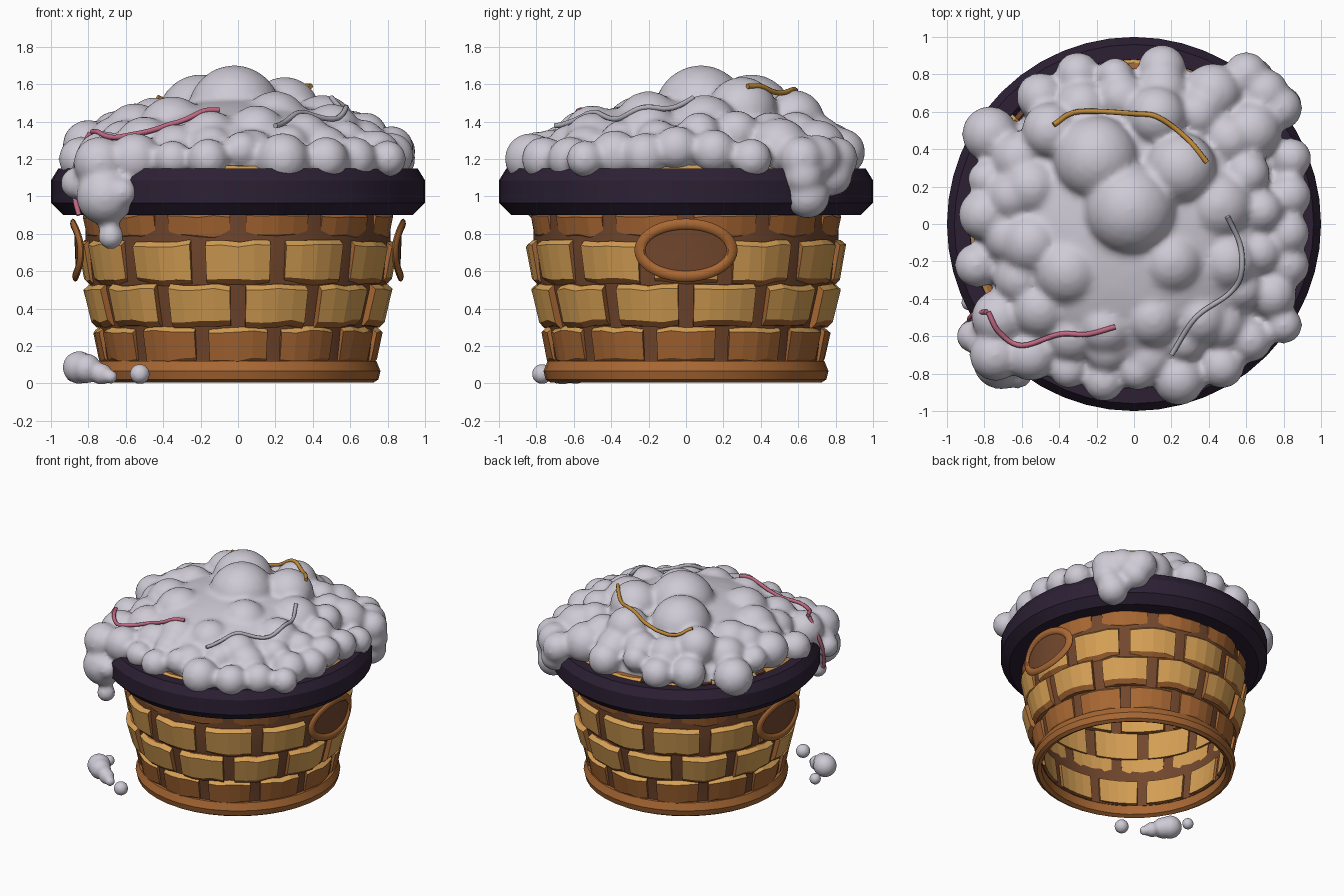
import bpy, bmesh, math, random
from mathutils import Vector, Matrix

if "Cube" in bpy.data.objects:
    bpy.data.objects.remove(bpy.data.objects["Cube"])

random.seed(4)
PI = math.pi


def mat(name, r, g, b):
    m = bpy.data.materials.new(name)
    lin = [((c / 255 + 0.055) / 1.055) ** 2.4 for c in (r, g, b)]
    m.diffuse_color = (*lin, 1)
    m.use_nodes = True
    m.node_tree.nodes["Principled BSDF"].inputs["Base Color"].default_value = m.diffuse_color
    return m


GOLD = mat("wicker gold", 213, 159, 84)
ORANGE = mat("wicker orange brown", 168, 103, 51)
BROWN = mat("stake dark brown", 114, 71, 45)
RIM = mat("rim dark purple", 44, 32, 52)
FOAM = mat("fluff pale grey", 206, 202, 213)
PINK = mat("thread pink", 192, 104, 130)
AMBER = mat("thread amber", 192, 138, 56)
GREY = mat("thread grey", 176, 174, 184)


def make(name, verts, faces, mats, idx=None, smooth=None):
    me = bpy.data.meshes.new(name)
    me.from_pydata(verts, [], faces)
    for m in mats:
        me.materials.append(m)
    if idx:
        me.polygons.foreach_set("material_index", idx)
    bm = bmesh.new()
    bm.from_mesh(me)
    bmesh.ops.recalc_face_normals(bm, faces=bm.faces)
    bm.to_mesh(me)
    bm.free()
    if smooth:
        me.polygons.foreach_set("use_smooth", [True] * len(me.polygons))
        me.set_sharp_from_angle(angle=math.radians(smooth))
    ob = bpy.data.objects.new(name, me)
    bpy.context.scene.collection.objects.link(ob)
    return ob


def lathe(name, profile, m, n=40):
    """Closed (r, z) profile spun about z."""
    k = len(profile)
    vs = [(r * math.cos(2 * PI * i / n), r * math.sin(2 * PI * i / n), z)
          for i in range(n) for r, z in profile]
    fs = [(i * k + j, i * k + (j + 1) % k, (i + 1) % n * k + (j + 1) % k, (i + 1) % n * k + j)
          for i in range(n) for j in range(k)]
    return make(name, vs, fs, [m], smooth=22)


# Base ring, rim and the dark shell that shows between the woven strips
lathe("base_ring", [(0.725, 0.005), (0.75, 0.02), (0.762, 0.065), (0.74, 0.12),
                    (0.695, 0.12), (0.695, 0.02)], ORANGE)
lathe("rim", [(0.935, 0.9), (1.0, 0.965), (1.0, 1.085), (0.96, 1.15), (0.88, 1.15), (0.81, 0.9)], RIM, 48)
lathe("stakes", [(0.712, 0.09), (0.74, 0.3), (0.79, 0.5), (0.815, 0.74), (0.815, 0.9), (0.86, 1.15),
                 (0.835, 1.15), (0.79, 0.9), (0.79, 0.74), (0.765, 0.5), (0.715, 0.3), (0.69, 0.09)], BROWN, 48)

# Woven strips: z0, z1, r0, r1, main colour, bottom bevel, top bevel (0 gold, 1 orange)
ROWS = [(0.10, 0.305, 0.735, 0.765, 1, 1, 0),
        (0.305, 0.53, 0.79, 0.832, 0, 1, 0),
        (0.53, 0.765, 0.815, 0.848, 0, 1, 0),
        (0.765, 0.92, 0.815, 0.835, 1, 1, 1),
        (0.92, 1.165, 0.84, 0.885, 0, 1, 0)]
for k, (z0, z1, r0, r1, main, low, top) in enumerate(ROWS):
    vs, fs, idx = [], [], []
    for j in range(12):
        mid = -PI / 2 + (j + 0.5 * (k % 2)) * PI / 6
        base = len(vs)
        for s in range(5):
            u = s / 2 - 1
            a = mid + u * 0.21
            bulge = 0.014 * math.cos(u * PI / 2) - 0.006
            dz = random.uniform(-0.012, 0.008)
            dt = random.uniform(-0.012, 0.004)
            sec = [(r0 - 0.03 + bulge, z0 + dz), (r0 + bulge, z0 + 0.03 + dz),
                   (r1 + bulge, z1 - 0.025 + dt), (r1 - 0.03 + bulge, z1 + dt),
                   (r1 - 0.07, z1), (r0 - 0.065, z0)]
            vs += [(r * math.cos(a), r * math.sin(a), z) for r, z in sec]
        for s in range(4):
            for q in range(6):
                p = base + s * 6
                fs.append((p + q, p + (q + 1) % 6, p + 6 + (q + 1) % 6, p + 6 + q))
                idx.append([low, main, top, 1, 0, 1][q])
        fs += [tuple(range(base, base + 6)), tuple(range(base + 24, base + 30))]
        idx += [1, 1]
    make(f"woven_row_{k + 1}", vs, fs, [GOLD, ORANGE], idx)

# Oval handles bent round the wall on both sides
for side, s in (("right", 1), ("left", -1)):
    def on_wall(y, z, r):
        return (s * (math.sqrt(r * r - y * y) + 0.04 * (z - 0.71)), y, z)
    N, K = 36, 8
    vs, fs = [], []
    for i in range(N):
        t = 2 * PI * i / N
        for j in range(K):
            p = 2 * PI * j / K
            w = 0.029 * math.cos(p)
            vs.append(on_wall((0.247 + w) * math.cos(t), 0.712 + (0.14 + w) * math.sin(t),
                              0.876 + 0.016 * math.sin(p)))
            fs.append((i * K + j, i * K + (j + 1) % K, (i + 1) % N * K + (j + 1) % K, (i + 1) % N * K + j))
    make(f"handle_ring_{side}", vs, fs, [ORANGE], smooth=50)
    vs, fs = [on_wall(0, 0.712, 0.872)], []
    for c in range(3):
        f = (c + 1) / 3
        for i in range(N):
            t = 2 * PI * i / N
            vs.append(on_wall(0.245 * f * math.cos(t), 0.712 + 0.138 * f * math.sin(t), 0.872))
            a, b = 1 + c * N + i, 1 + c * N + (i + 1) % N
            fs.append((a, b, b - N, a - N) if c else (0, a, b))
    make(f"handle_panel_{side}", vs, fs, [BROWN], smooth=50)


# Fluff: overlapping balls fused by a voxel remesh
def fluff(name, balls, voxel, dome=False):
    bm = bmesh.new()
    if dome:
        new = bmesh.ops.create_icosphere(bm, subdivisions=4, radius=1)["verts"]
        for v in new:
            v.co = (v.co.x * 0.83, v.co.y * 0.83, 1.12 + v.co.z * (0.4 if v.co.z > 0 else 0.08))
    for x, y, z, r in balls:
        bmesh.ops.create_icosphere(bm, subdivisions=3, radius=r, matrix=Matrix.Translation((x, y, z)))
    me = bpy.data.meshes.new(name)
    bm.to_mesh(me)
    bm.free()
    me.materials.append(FOAM)
    ob = bpy.data.objects.new(name, me)
    bpy.context.scene.collection.objects.link(ob)
    rm = ob.modifiers.new("fuse", "REMESH")
    rm.mode, rm.voxel_size, rm.use_smooth_shade = "VOXEL", voxel, True
    sm = ob.modifiers.new("soften", "SMOOTH")
    sm.factor, sm.iterations = 0.5, 6
    return ob


OUTER = [(-.3, .8, .12), (-.1, .79, .1), (.15, .83, .13), (.6, .8, .12), (.78, .62, .12), (.42, .7, .16),
         (.63, .5, .16), (.84, .35, .11), (.83, .15, .12), (.82, -.05, .12), (.82, -.22, .12),
         (.74, -.38, .13), (.8, -.54, .1), (.62, -.62, .12), (.47, -.76, .12), (.24, -.83, .14),
         (.02, -.79, .1), (-.16, -.84, .11), (-.35, -.78, .1), (-.55, -.7, .14), (-.72, -.5, .15),
         (-.84, -.22, .12), (-.8, .05, .14), (-.79, .24, .1), (-.77, .48, .15), (-.5, .68, .13)]
INNER = [(-.45, .5, .15), (-.55, .2, .16), (-.55, -.1, .17), (-.35, -.25, .19), (-.5, -.45, .16),
         (.25, .3, .19), (.45, .1, .19), (.5, -.2, .16), (.2, -.2, .18), (.1, -.5, .16), (.35, -.5, .15),
         (-.15, -.55, .15), (.12, .58, .16), (-.2, .35, .23), (-.02, .08, .25)]
# Clumps spilling over the rim, front left and back right
SPILL = [(-.74, -.7, 1.18, .14), (-.71, -.73, 1.0, .155), (-.86, -.6, 1.07, .09), (-.62, -.8, 1.02, .08),
         (-.68, -.74, .785, .07), (.7, .7, 1.2, .13), (.64, .78, 1.11, .11), (.79, .63, 1.11, .11),
         (.75, .65, 1.0, .12)]
# Smaller balls filling the shoulder of the heap
FILL = [((0.69 + random.uniform(-.03, .03)) * math.cos(i * PI / 10 + .1),
         (0.69 + random.uniform(-.03, .03)) * math.sin(i * PI / 10 + .1),
         random.uniform(.11, .15)) for i in range(20)]


def heap(x, y):
    d = math.hypot(x, y)
    return 1.12 + 0.42 * math.sqrt(max(0, 1 - (d / 0.92) ** 2)) - 0.06 * max(0, -y)


balls = [(x, y, max(heap(x, y) - 0.4 * r, 1.2), r) for x, y, r in OUTER]
for x, y, r in INNER:
    bump = 0.04 + 0.4 * max(0, r - 0.14) + (0.08 if y > 0.2 or r > 0.22 else 0)
    balls.append((x, y, heap(x, y) - r + bump, r))
balls += [(x, y, heap(x, y) - r + (0.05 if y > 0 else 0.02), r) for x, y, r in FILL]
pile = fluff("fluff_pile", balls + SPILL, 0.02, True)
fluff("fallen_fluff", [(-.85, -.59, .085, .088), (-.81, -.63, .08, .08), (-.73, -.66, .05, .058),
                       (-.68, -.69, .035, .037), (-.525, -.77, .05, .055), (-.88, -.42, .05, .045)], 0.012)

# Loose threads lying on the fluff
bpy.context.view_layer.update()
surface = pile.evaluated_get(bpy.context.evaluated_depsgraph_get())


def thread(name, pts, m, drape=True):
    pts = [Vector(p) for p in pts]
    pts = [2 * pts[0] - pts[1]] + pts + [2 * pts[-1] - pts[-2]]
    path = []
    for a, b, c, d in zip(pts, pts[1:], pts[2:], pts[3:]):
        for i in range(7):
            t = i / 6
            if t == 0 and path:
                continue
            path.append(0.5 * (2 * b + (c - a) * t + (2 * a - 5 * b + 4 * c - d) * t * t
                               + (3 * b - a - 3 * c + d) * t ** 3))
    if drape:
        low = []
        for q in path:
            hit, loc, *_ = surface.ray_cast(Vector((q.x, q.y, 3)), Vector((0, 0, -1)))
            low.append(loc.z + 0.006 if hit else q.z)
        zs = low[:]
        for _ in range(8):  # bridge the dips between balls
            zs = [max(l, (zs[max(i - 1, 0)] + zs[min(i + 1, len(zs) - 1)]) / 2) for i, l in enumerate(low)]
        for q, z in zip(path, zs):
            q.z = z
    cu = bpy.data.curves.new(name, "CURVE")
    cu.dimensions = "3D"
    cu.bevel_depth, cu.bevel_resolution, cu.use_fill_caps = 0.014, 2, True
    sp = cu.splines.new("POLY")
    sp.points.add(len(path) - 1)
    for p, q in zip(sp.points, path):
        p.co = (*q, 1)
    sp.use_smooth = True
    cu.materials.append(m)
    bpy.context.scene.collection.objects.link(bpy.data.objects.new(name, cu))


thread("pink_thread", [(-.78, -.47, 1.33), (-.72, -.58, 1.36), (-.6, -.65, 1.38), (-.4, -.59, 1.35),
                       (-.25, -.59, 1.4), (-.1, -.55, 1.44)], PINK)
thread("pink_thread_tail", [(-.79, -.47, 1.34), (-.85, -.48, 1.22), (-.88, -.51, 1.1), (-.87, -.55, .98),
                            (-.85, -.57, .9)], PINK, False)
thread("amber_thread", [(-.43, .53, 1.5), (-.3, .6, 1.5), (0, .59, 1.5), (.13, .57, 1.5), (.28, .46, 1.5),
                        (.39, .33, 1.53)], AMBER)
thread("grey_thread", [(.5, .04, 1.5), (.57, -.12, 1.5), (.57, -.28, 1.5), (.5, -.38, 1.45),
                       (.33, -.5, 1.4), (.2, -.7, 1.39)], GREY)
